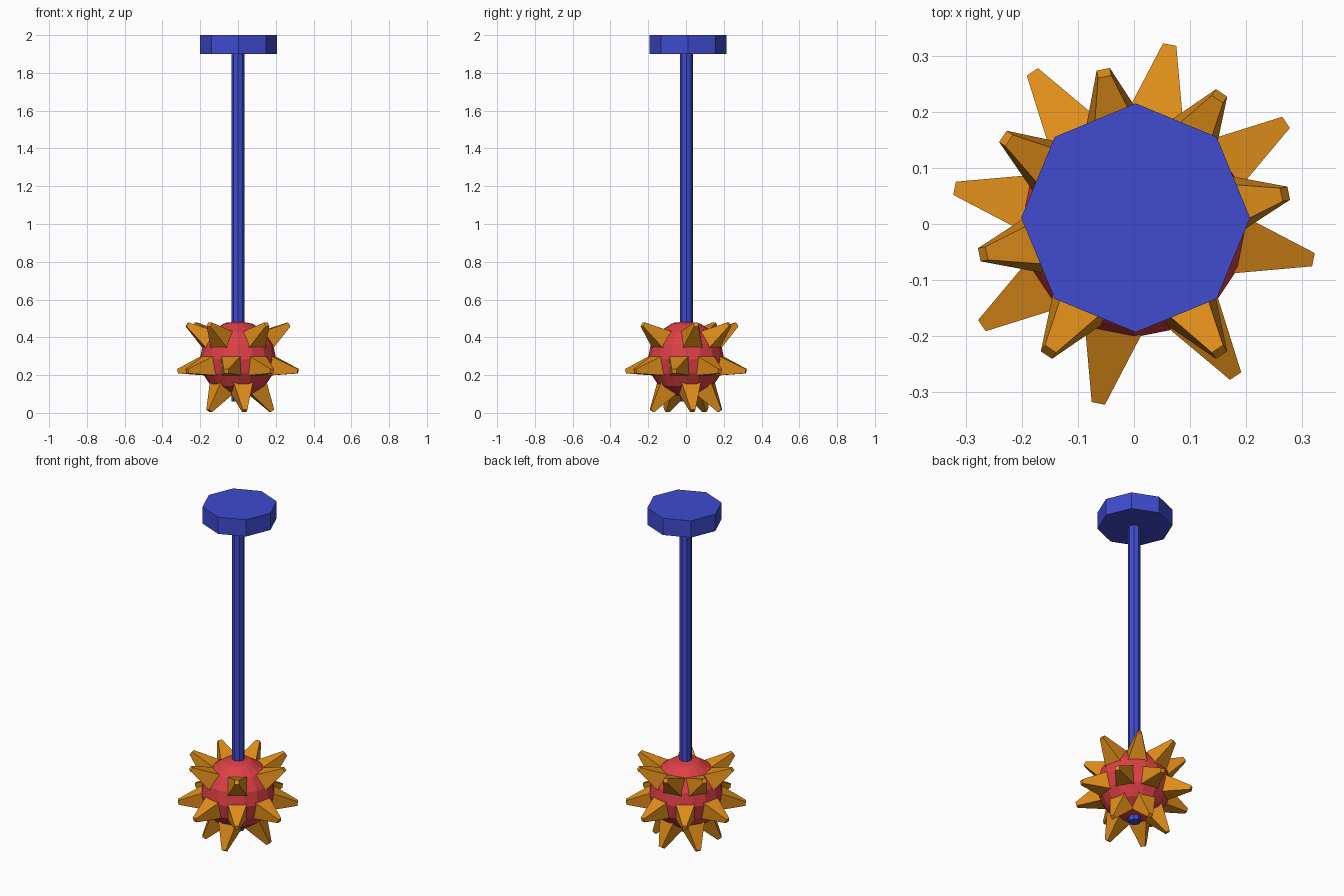
import bpy, bmesh
from math import radians, sqrt
from mathutils import Matrix

if "Cube" in bpy.data.objects:
    bpy.data.objects.remove(bpy.data.objects["Cube"])


def material(name, color):
    m = bpy.data.materials.new(name)
    m.diffuse_color = (*color, 1)
    m.use_nodes = True
    m.node_tree.nodes["Principled BSDF"].inputs["Base Color"].default_value = m.diffuse_color
    return m


def finish(bm, name, mat):
    bmesh.ops.recalc_face_normals(bm, faces=bm.faces)
    mesh = bpy.data.meshes.new(name)
    bm.to_mesh(mesh)
    bm.free()
    mesh.materials.append(mat)
    ob = bpy.data.objects.new(name, mesh)
    bpy.context.collection.objects.link(ob)
    return ob


def rod(name, radius, z0, z1, x, y, mat):
    bm = bmesh.new()
    bmesh.ops.create_cone(bm, cap_ends=True, segments=8, radius1=radius, radius2=radius,
                          depth=z1 - z0, matrix=Matrix.Translation((x, y, (z0 + z1) / 2)))
    return finish(bm, name, mat)


blue = material("blue", (0.05, 0.07, 0.62))
red = material("red", (0.72, 0.05, 0.06))
orange = material("orange", (0.75, 0.27, 0.01))
CENTRE = Matrix.Translation((0, 0, 0.285))

# Handle and pommel
rod("handle", 0.034, 0.06, 1.91, 0.0, 0.003, blue)
rod("pommel", 0.204, 1.9, 2.0, 0.003, 0.011, blue)

# Ball head
bm = bmesh.new()
bmesh.ops.create_uvsphere(bm, u_segments=16, v_segments=8, radius=0.202, matrix=CENTRE)
finish(bm, "ball_head", red)


# Ring of four-sided blunt spikes pointing out from the ball centre
def spike_ring(name, latitude, azimuths):
    bm = bmesh.new()
    r0, r1 = 0.17, 0.33
    for az in azimuths:
        m = (CENTRE @ Matrix.Rotation(radians(az), 4, 'Z')
             @ Matrix.Rotation(radians(90 - latitude), 4, 'Y')
             @ Matrix.Translation((0, 0, (r0 + r1) / 2))
             @ Matrix.Rotation(radians(45), 4, 'Z'))
        bmesh.ops.create_cone(bm, cap_ends=True, segments=4, radius1=0.111 / sqrt(2),
                              radius2=0.024 / sqrt(2), depth=r1 - r0, matrix=m)
    finish(bm, name, orange)


spike_ring("upper_spikes", 33.75, [11.25, 56.25, 101.25, 146.25, 191.25, 236.25, 303.75])
spike_ring("middle_spikes", -11.25, [33.75 + 45 * i for i in range(8)])
spike_ring("lower_spikes", -56.25, [11.25, 78.75, 146.25, 213.75, 281.25])
